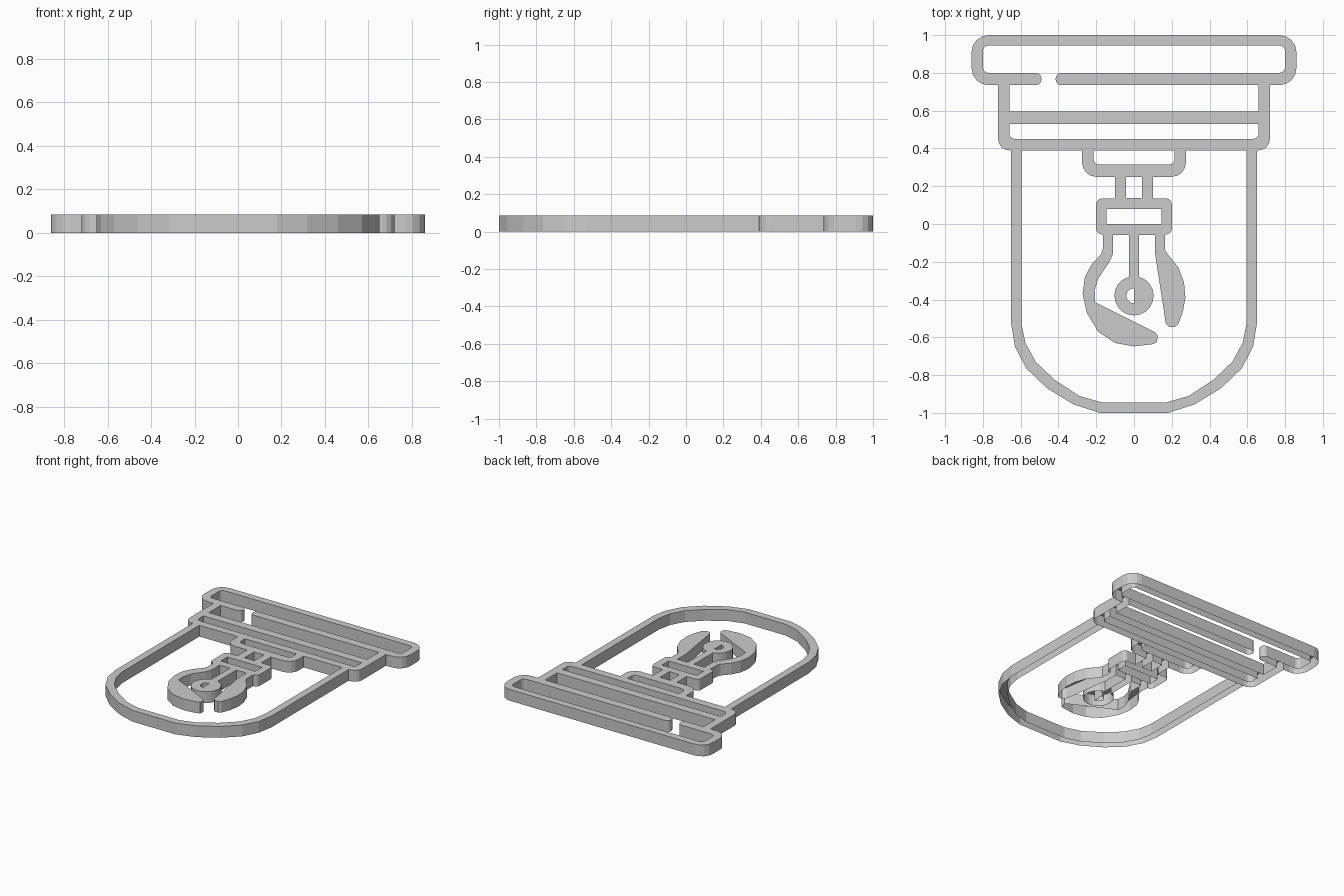
import bpy, bmesh, math
from mathutils import Vector

if "Cube" in bpy.data.objects:
    bpy.data.objects.remove(bpy.data.objects["Cube"])

H = 0.085      # plate height
JOIN = 0.39    # seam line where the hanging parts meet the head


def rounded(points, n=4):
    """Turn (x, y[, radius]) corners into a polyline with rounded corners."""
    out = []
    for i, p in enumerate(points):
        c = Vector(p[:2])
        if len(p) == 2:
            out.append(c)
            continue
        a = (Vector(points[i - 1][:2]) - c).normalized() * p[2]
        b = (Vector(points[(i + 1) % len(points)][:2]) - c).normalized() * p[2]
        for k in range(n + 1):
            t = k / n
            wa = (1 - t) ** 3 + 3 * (1 - t) ** 2 * t * 0.45
            wb = t ** 3 + 3 * (1 - t) * t * t * 0.45
            out.append(c + a * wa + b * wb)
    return out


def mirrored(right):
    """Complete a right-hand half profile with its left-hand mirror."""
    return right + [(-p[0],) + tuple(p[1:]) for p in reversed(right)]


def box(x, y0, y1, r=0):
    half = [(x, y1, r), (x, y0, r)] if r else [(x, y1), (x, y0)]
    return mirrored(half)


def arc(cx, cy, r, a0, a1, n):
    return [(cx + r * math.cos(math.radians(a0 + (a1 - a0) * i / n)),
             cy + r * math.sin(math.radians(a0 + (a1 - a0) * i / n)))
            for i in range(n + 1)]


def plate(name, loops):
    """Capped top with walls down to the ground, open underneath."""
    bm = bmesh.new()
    edges = []
    for loop in loops:
        vs = [bm.verts.new((p.x, p.y, H)) for p in rounded(loop)]
        edges += [bm.edges.new((vs[i - 1], vs[i])) for i in range(len(vs))]
    bmesh.ops.triangle_fill(bm, edges=edges, use_beauty=True,
                            use_dissolve=False, normal=(0, 0, 1))
    on_seam = lambda e: all(abs(v.co.y - JOIN) < 1e-4 for v in e.verts)
    rim = [e for e in edges if e.is_valid and (name == "head" or not on_seam(e))]
    ext = bmesh.ops.extrude_edge_only(bm, edges=rim)
    for g in ext["geom"]:
        if isinstance(g, bmesh.types.BMVert):
            g.co.z = 0
    bmesh.ops.recalc_face_normals(bm, faces=bm.faces[:])
    top = next(f for f in bm.faces if f.calc_center_median().z > H - 1e-4)
    if top.normal.z < 0:
        bmesh.ops.reverse_faces(bm, faces=bm.faces[:])
    me = bpy.data.meshes.new(name)
    bm.to_mesh(me)
    bm.free()
    ob = bpy.data.objects.new(name, me)
    bpy.context.collection.objects.link(ob)
    return ob


# Head: wide cap over a stepped body, with a split bar between the slots
head_outer = mirrored([(0.86, 1.0, 0.09), (0.86, 0.735, 0.09),
                       (0.72, 0.735), (0.72, JOIN, 0.06)])
split_slot = [(-0.8, 0.945, 0.03), (0.8, 0.945, 0.03), (0.8, 0.8, 0.03),
              (-0.415, 0.8, 0.03), (-0.415, 0.735, 0.03),
              (0.66, 0.735), (0.66, 0.595), (-0.66, 0.595), (-0.66, 0.735),
              (-0.49, 0.735, 0.03), (-0.49, 0.8, 0.03), (-0.8, 0.8, 0.03)]
lower_slot = mirrored([(0.66, 0.53), (0.66, 0.45, 0.03)])
plate("head", [head_outer, split_slot, lower_slot])

# U-shaped hoop
hoop_outer = [(0.65, JOIN), (0.65, -0.53), (0.63, -0.65), (0.57, -0.765),
              (0.46, -0.87), (0.32, -0.955), (0.18, -1.0)]
hoop_inner = [(0.595, JOIN), (0.595, -0.53), (0.575, -0.63), (0.52, -0.73),
              (0.42, -0.825), (0.29, -0.91), (0.17, -0.945)]
plate("hoop", [mirrored(hoop_outer) + mirrored(hoop_inner)[::-1]])

# Hanging claw: cradle, neck, block, two jaws and a central pivot
shoulder = [(0.215, 0.315, 0.03), (0.215, JOIN), (0.275, JOIN),
            (0.275, 0.25, 0.075), (0.1, 0.25), (0.1, 0.135),
            (0.2, 0.135, 0.03), (0.2, -0.055, 0.03), (0.165, -0.055)]
right_jaw = [(0.165, -0.14), (0.19, -0.175), (0.235, -0.23), (0.265, -0.31),
             (0.272, -0.39), (0.26, -0.46), (0.235, -0.53), (0.215, -0.545),
             (0.185, -0.545), (0.168, -0.525), (0.112, -0.16), (0.112, -0.058)]
pivot = [(0.027, -0.058)] + arc(0, -0.38, 0.104, 75, -255, 18) + [(-0.027, -0.058)]
left_jaw = [(-0.112, -0.058), (-0.112, -0.16), (-0.13, -0.2), (-0.19, -0.29),
            (-0.208, -0.35), (-0.205, -0.415), (0.11, -0.572), (0.125, -0.59),
            (0.122, -0.625), (0.1, -0.636), (0.0, -0.648), (-0.1, -0.63),
            (-0.19, -0.57), (-0.25, -0.47), (-0.272, -0.37), (-0.26, -0.28),
            (-0.225, -0.215), (-0.175, -0.16), (-0.165, -0.13)]
left_shoulder = [(-p[0],) + tuple(p[1:]) for p in reversed(shoulder)]
claw_outer = shoulder + right_jaw + pivot + left_jaw + left_shoulder
pivot_hole = arc(0, -0.38, 0.04, 90, 270, 8)
plate("claw", [claw_outer, box(0.042, 0.137, 0.25), box(0.145, 0.0, 0.08), pivot_hole])
